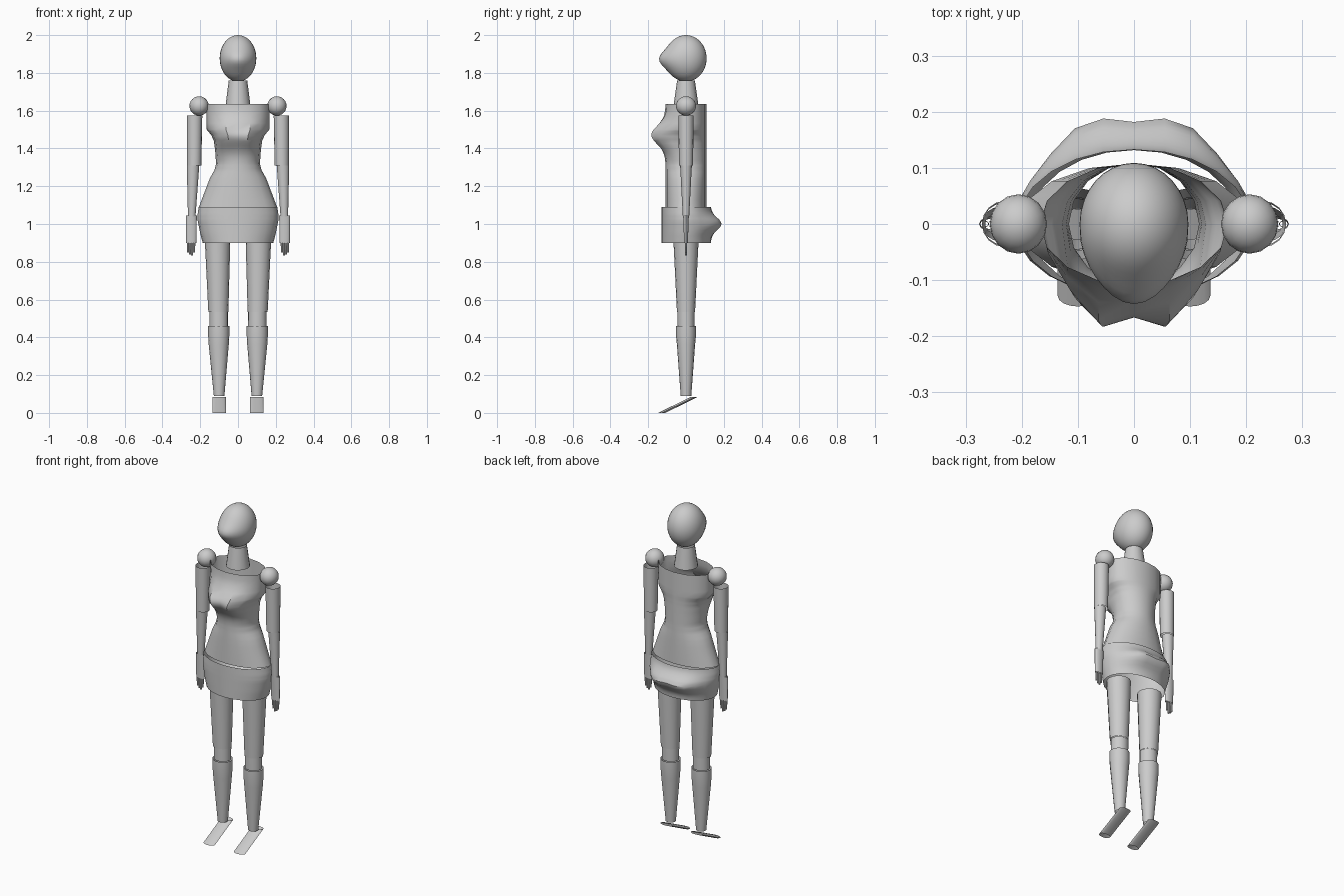
import bpy, bmesh, math
from math import sin, cos, exp, pi

if "Cube" in bpy.data.objects:
    bpy.data.objects.remove(bpy.data.objects["Cube"])


def finish(name, bm):
    me = bpy.data.meshes.new(name)
    bm.to_mesh(me)
    bm.free()
    ob = bpy.data.objects.new(name, me)
    bpy.context.collection.objects.link(ob)
    bpy.ops.object.select_all(action='DESELECT')
    ob.select_set(True)
    bpy.context.view_layer.objects.active = ob
    bpy.ops.object.shade_smooth_by_angle(angle=math.radians(40))
    return ob


def bulge(co, side, amp, cx, sx, cz, sz):
    """Push the front (side=-1) or back (side=1) outward around x=+-cx, z=cz."""
    if co.y * side <= 0.005:
        return
    fx = exp(-((co.x - cx) / sx) ** 2 / 2)
    if cx:
        fx += exp(-((co.x + cx) / sx) ** 2 / 2)
    co.y += side * amp * fx * exp(-((co.z - cz) / sz) ** 2 / 2)


def tube(name, rings, n=16, steps=1, bump=None):
    """Open tube through rings of (z, cx, cy, rx, ry), listed bottom to top."""
    rows = [rings[0]]
    for a, b in zip(rings, rings[1:]):
        for s in range(1, steps + 1):
            t = s / steps
            rows.append(tuple(p + (q - p) * t for p, q in zip(a, b)))
    bm = bmesh.new()
    prev = None
    for z, cx, cy, rx, ry in rows:
        row = [bm.verts.new((cx + rx * cos(2 * pi * i / n),
                             cy + ry * sin(2 * pi * i / n), z)) for i in range(n)]
        if prev:
            for i in range(n):
                j = (i + 1) % n
                bm.faces.new((prev[i], prev[j], row[j], row[i]))
        prev = row
    if bump:
        for v in bm.verts:
            bulge(v.co, *bump)
    return finish(name, bm)


def ball(name, centre, radii, u, v, bump=None):
    bm = bmesh.new()
    bmesh.ops.create_uvsphere(bm, u_segments=u, v_segments=v, radius=1)
    for p in bm.verts:
        p.co = [c + r * q for c, r, q in zip(centre, radii, p.co)]
        if bump:
            bulge(p.co, *bump)
    return finish(name, bm)


# Head with a protruding face, and neck
ball("head", (0, 0, 1.877), (0.097, 0.109, 0.123), 32, 24,
     (-1, 0.034, 0, 0.06, 1.872, 0.035))
tube("neck", [(1.635, 0, 0, 0.065, 0.065), (1.76, 0, 0, 0.049, 0.047)])

# Torso with bust
torso = [(1.09, 0.207), (1.24, 0.150), (1.285, 0.125), (1.32, 0.116), (1.39, 0.121),
         (1.44, 0.128), (1.47, 0.141), (1.50, 0.166), (1.635, 0.168)]
tube("torso", [(z, 0, 0, rx, 0.108) for z, rx in torso], 16, 4,
     (-1, 0.083, 0.065, 0.045, 1.47, 0.052))

# Hips with rounded seat
hips = [(0.90, 0.187), (0.95, 0.200), (1.02, 0.214), (1.05, 0.214), (1.09, 0.208)]
tube("hips", [(z, 0, 0, rx, 0.131) for z, rx in hips], 24, 4,
     (1, 0.062, 0.08, 0.06, 1.0, 0.034))

for side, s in (("left", 1), ("right", -1)):
    # Arm
    ball(f"{side}_shoulder", (s * 0.206, 0, 1.625), (0.051, 0.053, 0.051), 16, 12)
    tube(f"{side}_upper_arm", [(1.31, s * 0.232, 0, 0.038, 0.037),
                               (1.575, s * 0.230, 0, 0.041, 0.041)])
    tube(f"{side}_forearm", [(1.04, s * 0.245, 0, 0.020, 0.017),
                             (1.31, s * 0.238, 0, 0.033, 0.031)])
    tube(f"{side}_hand", [(0.90, s * 0.247, 0, 0.027, 0.010),
                          (1.045, s * 0.247, 0, 0.029, 0.015)])
    for k, (x, tip) in enumerate([(0.265, 0.85), (0.254, 0.838),
                                  (0.243, 0.832), (0.232, 0.848)]):
        tube(f"{side}_finger_{k + 1}", [(tip, s * x, 0, 0.005, 0.005),
                                        (0.90, s * x, 0, 0.006, 0.006)], 8)
    # Leg
    tube(f"{side}_thigh", [(0.535, s * 0.104, 0, 0.053, 0.048),
                           (0.90, s * 0.108, 0, 0.067, 0.066)])
    tube(f"{side}_knee", [(0.46, s * 0.102, 0, 0.049, 0.045),
                          (0.535, s * 0.102, 0, 0.049, 0.046)])
    tube(f"{side}_shin", [(0.09, s * 0.100, 0, 0.028, 0.028),
                          (0.36, s * 0.102, 0, 0.053, 0.048),
                          (0.41, s * 0.102, 0, 0.056, 0.053),
                          (0.46, s * 0.102, 0, 0.056, 0.053)], 16)
    # Foot: thin slanted sleeve
    tube(f"{side}_foot", [(0.0, s * 0.100, -0.128, 0.036, 0.019),
                          (0.085, s * 0.100, 0.044, 0.036, 0.018)])
